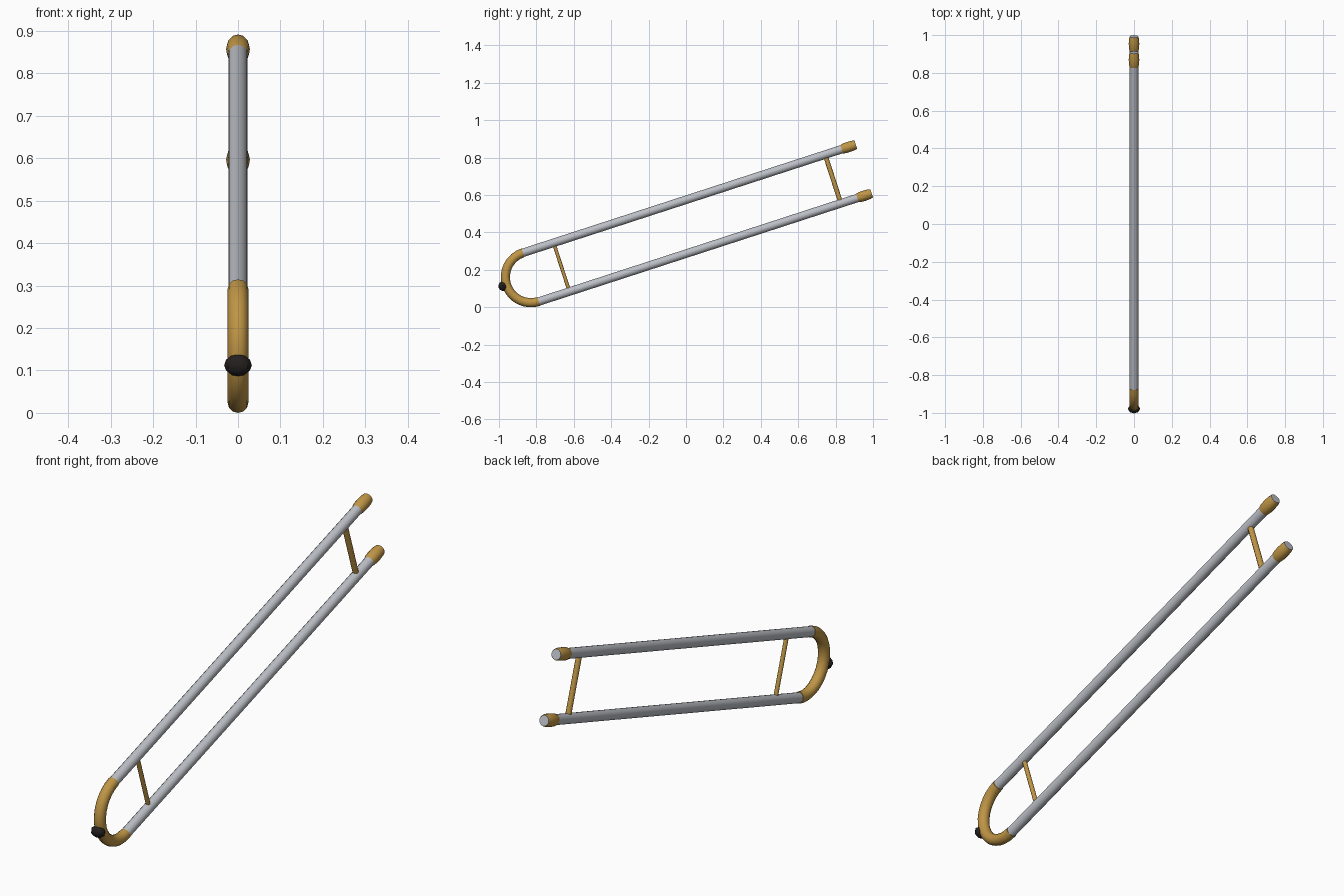
import bpy, bmesh, math
from mathutils import Matrix, Vector

if "Cube" in bpy.data.objects:
    bpy.data.objects.remove(bpy.data.objects["Cube"])

TILT = math.radians(18)
ORIGIN = Vector((0, -0.829, 0.161))     # centre of the end bow
GAP = 0.137                             # half distance between the tubes
LENGTH = 1.871                          # bow centre to tube ends
FRAME = Matrix.Translation(ORIGIN) @ Matrix.Rotation(TILT, 4, 'X')


def material(name, rgb):
    m = bpy.data.materials.new(name)
    m.diffuse_color = (*rgb, 1)
    m.use_nodes = True
    m.node_tree.nodes["Principled BSDF"].inputs["Base Color"].default_value = m.diffuse_color
    return m


silver = material("silver", (0.50, 0.52, 0.56))
brass = material("brass", (0.52, 0.30, 0.06))
black = material("black rubber", (0.018, 0.014, 0.014))


def finish(name, bm, mat):
    bmesh.ops.recalc_face_normals(bm, faces=bm.faces)
    me = bpy.data.meshes.new(name)
    bm.to_mesh(me)
    bm.free()
    ob = bpy.data.objects.new(name, me)
    bpy.context.collection.objects.link(ob)
    ob.matrix_world = FRAME
    me.materials.append(mat)
    bpy.context.view_layer.objects.active = ob
    bpy.ops.object.select_all(action='DESELECT')
    ob.select_set(True)
    bpy.ops.object.shade_smooth_by_angle(angle=math.radians(40))
    return ob


def sweep(name, stations, mat, sides=12, caps=True):
    """Skin rings given as (centre, in-plane side direction, radius); local x is the other axis."""
    bm = bmesh.new()
    rings = []
    for centre, side, r in stations:
        rings.append([bm.verts.new(Vector(centre) + r * (
            Vector(side) * math.cos(a) + Vector((1, 0, 0)) * math.sin(a)))
            for a in (2 * math.pi * i / sides for i in range(sides))])
    for a, b in zip(rings, rings[1:]):
        for i in range(sides):
            j = (i + 1) % sides
            bm.faces.new((a[i], a[j], b[j], b[i]))
    if caps:
        bm.faces.new(rings[0])
        bm.faces.new(rings[-1])
    return finish(name, bm, mat)


UP, ALONG = (0, 0, 1), (0, 1, 0)

# Two long tubes with barrel-shaped end ferrules
for label, s in (("upper", 1), ("lower", -1)):
    z = s * GAP
    sweep(label + "_tube", [((0, 0, z), UP, 0.0225), ((0, LENGTH, z), UP, 0.0225)], silver)
    profile = [(0.080, 0.0235), (0.065, 0.0270), (0.040, 0.0280), (0.015, 0.0265), (0.001, 0.0235)]
    sweep(label + "_ferrule", [((0, LENGTH - d, z), UP, r) for d, r in profile], brass, caps=False)

# Half-round end bow
bow = []
for i in range(17):
    a = math.pi / 2 + math.pi * i / 16
    side = Vector((0, math.cos(a), math.sin(a)))
    bow.append((side * GAP, side, 0.0245))
sweep("end_bow", bow, brass)

# Cross braces
for name, y, r in (("front_brace", 0.172, 0.0095), ("rear_brace", 1.698, 0.0125)):
    sweep(name, [((0, y, -GAP), ALONG, r), ((0, y, GAP), ALONG, r)], brass, sides=10)

# Rubber bumper on the bow
bm = bmesh.new()
bmesh.ops.create_uvsphere(bm, u_segments=8, v_segments=6, radius=0.0245)
bmesh.ops.transform(bm, verts=bm.verts, matrix=Matrix.Translation((0, -0.157, 0))
                    @ Matrix.Diagonal((1.33, 1, 1.08, 1)))
finish("bumper", bm, black)
